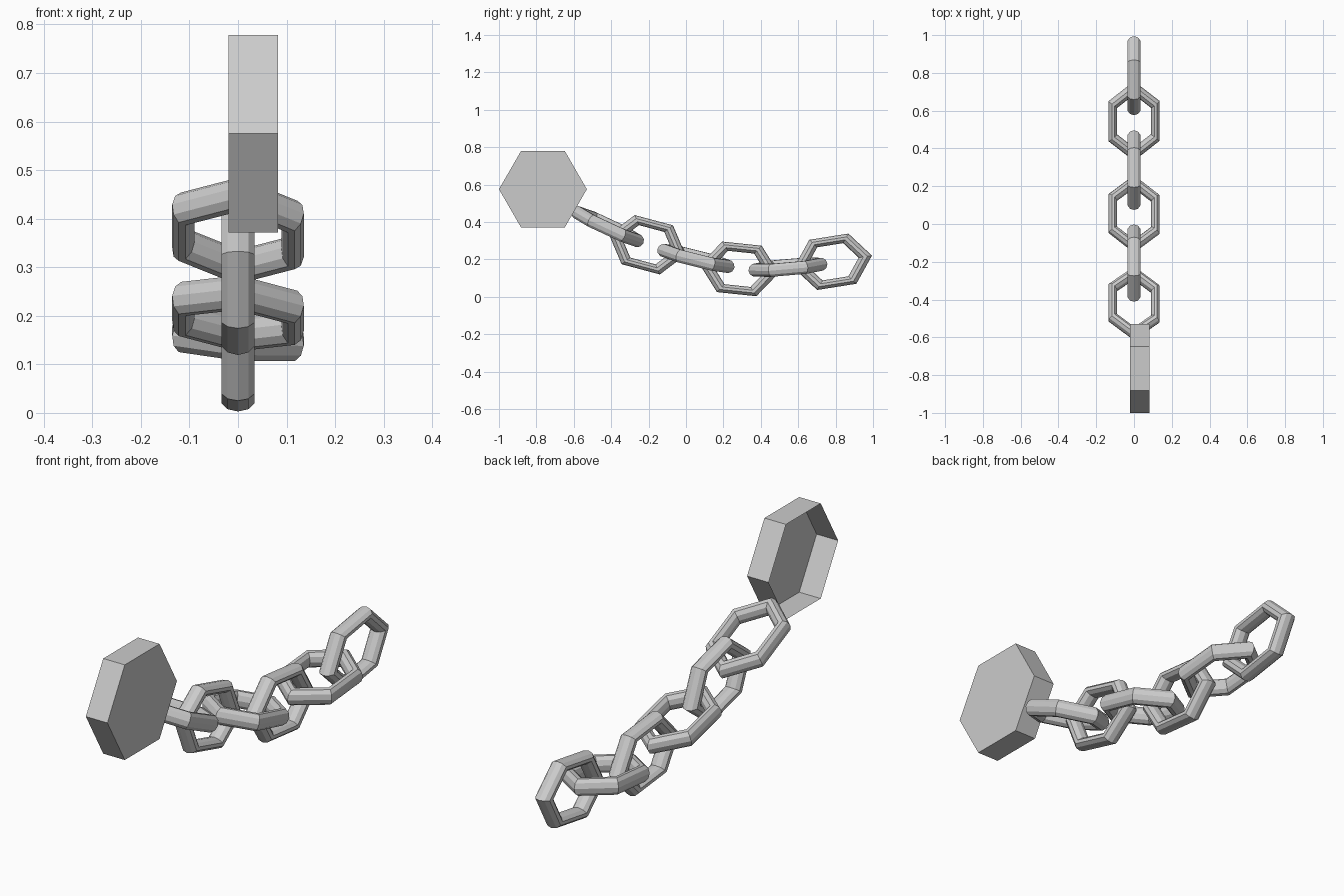
import bpy, bmesh
from math import radians, cos, sin, pi
from mathutils import Matrix

if "Cube" in bpy.data.objects:
    bpy.data.objects.remove(bpy.data.objects["Cube"])

# Chain links: (centre y, centre z, slope in degrees), alternately flat and upright
LINKS = [(-0.42, 0.375, -25), (-0.207, 0.278, -15), (0.053, 0.205, -14),
         (0.285, 0.149, -6), (0.545, 0.158, 5), (0.785, 0.187, 9)]


def add_link(index, y, z, slope):
    # Six-sided ring, squeezed across the chain direction
    bpy.ops.mesh.primitive_torus_add(major_segments=6, minor_segments=10,
                                     major_radius=0.176, minor_radius=0.036)
    ob = bpy.context.object
    ob.name = f"chain_link_{index + 1}"
    roll = 90 if index % 2 else 4.5
    ob.data.transform(
        Matrix.Translation((0, y, z))
        @ Matrix.Rotation(radians(slope), 4, 'X')
        @ Matrix.Rotation(radians(roll), 4, 'Y')
        @ Matrix.Rotation(radians(90), 4, 'Z')
        @ Matrix.Diagonal((1, 0.74, 1, 1)))


for i, link in enumerate(LINKS):
    add_link(i, *link)

# Hexagonal end piece: shallow shell, closed on +x and open on -x
bm = bmesh.new()
R, CY, CZ = 0.235, -0.765, 0.575
cap, rim = [[bm.verts.new((x, CY + R * cos(k * pi / 3), CZ + R * sin(k * pi / 3)))
             for k in range(6)] for x in (0.082, -0.02)]
bm.faces.new(cap)
for k in range(6):
    n = (k + 1) % 6
    bm.faces.new((cap[n], cap[k], rim[k], rim[n]))
mesh = bpy.data.meshes.new("end_piece")
bm.to_mesh(mesh)
bm.free()
bpy.context.collection.objects.link(bpy.data.objects.new("end_piece", mesh))
